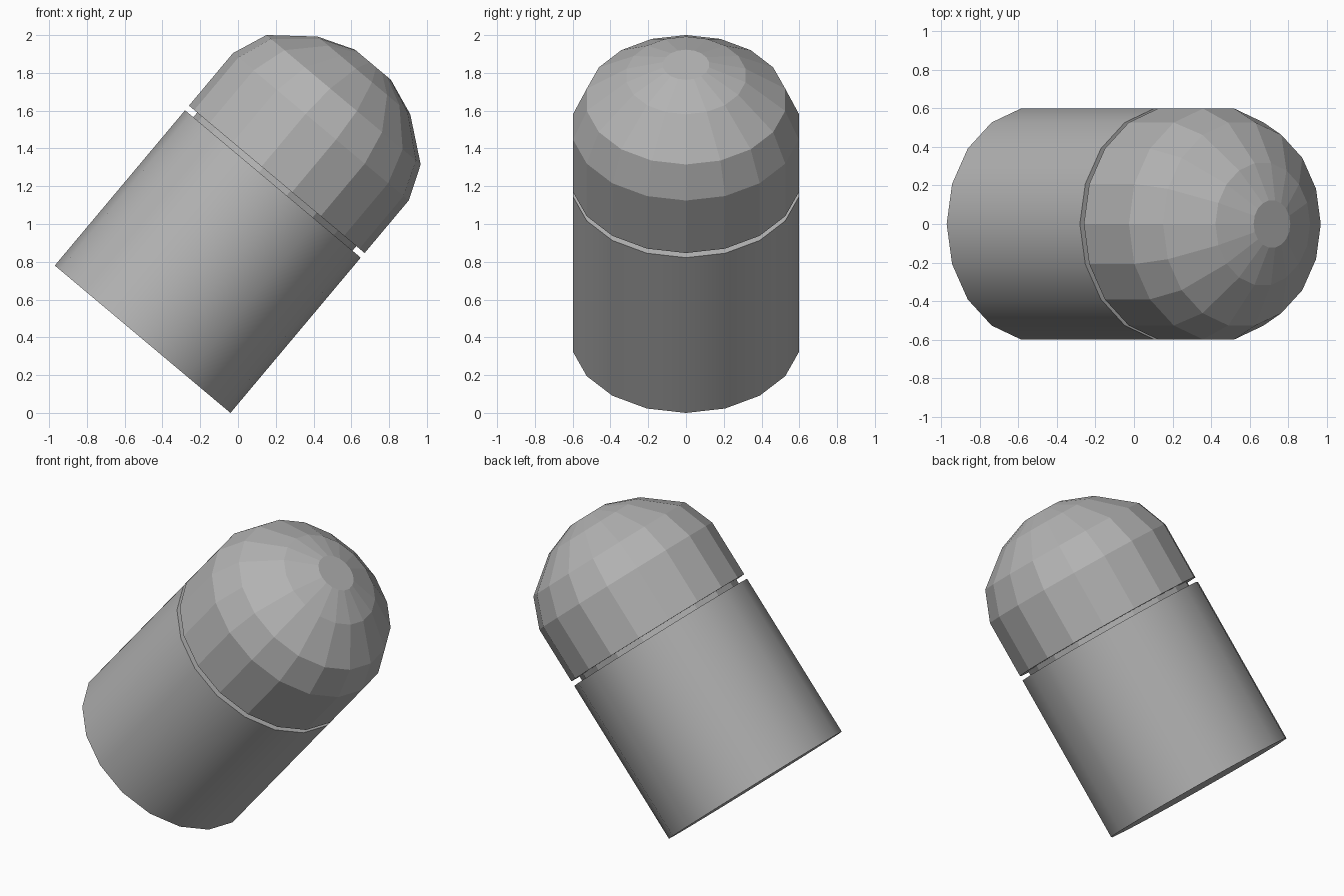
import bpy, bmesh, math
from mathutils import Matrix

if "Cube" in bpy.data.objects:
    bpy.data.objects.remove(bpy.data.objects["Cube"])

SIDES = 18
TILT = Matrix.Translation((-0.505, 0, 0.39)) @ Matrix.Rotation(math.radians(40), 4, 'Y')

# dark grey shared by all parts
grey = bpy.data.materials.new("dark_grey")
grey.diffuse_color = (0.45, 0.45, 0.45, 1)
grey.use_nodes = True
grey.node_tree.nodes["Principled BSDF"].inputs["Base Color"].default_value = grey.diffuse_color


def lathe(name, profile, cap_bottom=False, cap_top=False, smooth=False):
    """Spin (radius, height) points around z, then tilt into place."""
    bm = bmesh.new()
    rings = []
    for r, h in profile:
        angles = [2 * math.pi * i / SIDES for i in range(SIDES)]
        rings.append([bm.verts.new((r * math.cos(a), r * math.sin(a), h)) for a in angles])
    for lo, hi in zip(rings, rings[1:]):
        for i in range(SIDES):
            j = (i + 1) % SIDES
            bm.faces.new((lo[i], lo[j], hi[j], hi[i]))
    if cap_bottom:
        bm.faces.new(rings[0][::-1])
    if cap_top:
        bm.faces.new(rings[-1])
    bm.transform(TILT)
    mesh = bpy.data.meshes.new(name)
    bm.to_mesh(mesh)
    bm.free()
    mesh.materials.append(grey)
    obj = bpy.data.objects.new(name, mesh)
    bpy.context.collection.objects.link(obj)
    if smooth:
        bpy.ops.object.select_all(action='DESELECT')
        obj.select_set(True)
        bpy.context.view_layer.objects.active = obj
        bpy.ops.object.shade_smooth_by_angle(angle=math.radians(30))
    return obj


R, NECK = 0.607, 0.55
BODY_TOP, DOME_BASE = 1.073, 1.105

# smooth cylindrical body with a ledge at the groove
lathe("body", [(R, 0), (R, BODY_TOP), (NECK, BODY_TOP)], cap_bottom=True, smooth=True)

# recessed neck between body and dome
lathe("groove_neck", [(NECK, BODY_TOP), (NECK, DOME_BASE)])

# faceted dome with a small flat tip
lathe("dome", [(NECK, DOME_BASE), (R, DOME_BASE), (R, 1.468), (0.533, 1.655),
               (0.320, 1.823), (0.124, 1.897)], cap_top=True)
